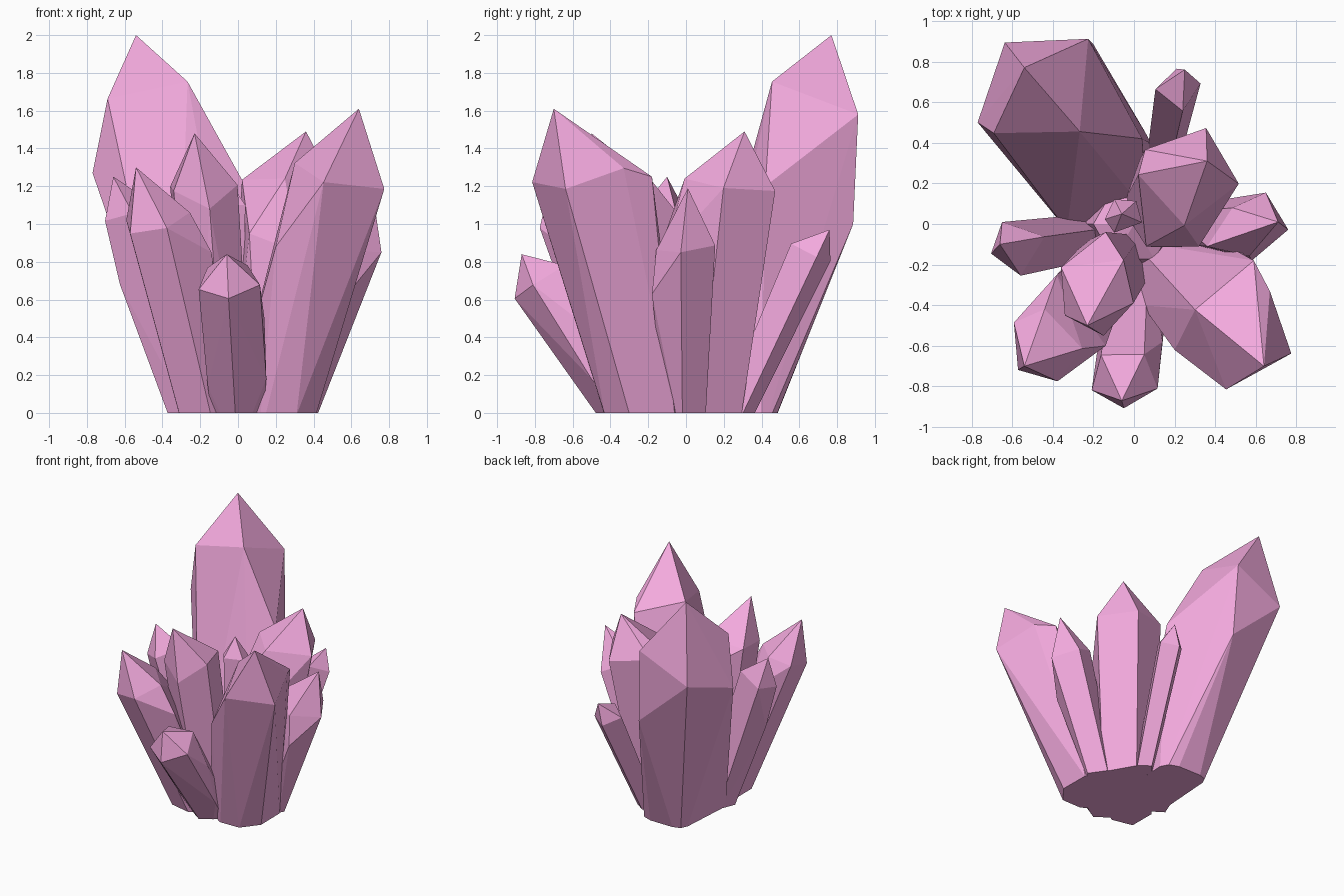
import bpy, bmesh, math
from mathutils import Vector

if "Cube" in bpy.data.objects:
    bpy.data.objects.remove(bpy.data.objects["Cube"])

pink = bpy.data.materials.new("pink_crystal")
pink.diffuse_color = (0.9, 0.4, 0.73, 1)
pink.use_nodes = True
pink.node_tree.nodes["Principled BSDF"].inputs["Base Color"].default_value = pink.diffuse_color


def crystal(name, base, centre, tip, r_base, r_ring, ring, bulges=()):
    """Tapered prism: root ring, shoulder ring of (angle, shift along axis), point and
    optional bulging corners; cut flat at z = 0."""
    base, centre, tip = Vector((*base, 0)), Vector(centre), Vector(tip)
    u = (centre - base).normalized()
    e1 = (Vector((1, 0, 0)) - u * u.x).normalized()
    e2 = u.cross(e1)
    root = base - u * 0.15
    bm = bmesh.new()
    for corner in (tip, *bulges):
        bm.verts.new(corner)
    for angle, shift in ring:
        a = math.radians(angle)
        d = e1 * math.cos(a) + e2 * math.sin(a)
        bm.verts.new(centre + d * r_ring + u * shift)
        bm.verts.new(root + d * r_base)
    bmesh.ops.convex_hull(bm, input=bm.verts[:])
    loose = [v for v in bm.verts if not v.link_faces]
    bmesh.ops.delete(bm, geom=loose, context='VERTS')
    # Flat cut where the crystal meets the ground
    cut = bmesh.ops.bisect_plane(bm, geom=bm.verts[:] + bm.edges[:] + bm.faces[:],
                                 plane_co=(0, 0, 0), plane_no=(0, 0, 1), clear_inner=True)
    edges = [g for g in cut["geom_cut"] if isinstance(g, bmesh.types.BMEdge)]
    if edges:
        bmesh.ops.holes_fill(bm, edges=edges, sides=0)
    bmesh.ops.dissolve_limit(bm, angle_limit=math.radians(1), verts=bm.verts[:], edges=bm.edges[:])
    bmesh.ops.recalc_face_normals(bm, faces=bm.faces[:])
    mesh = bpy.data.meshes.new(name)
    bm.to_mesh(mesh)
    bm.free()
    mesh.materials.append(pink)
    obj = bpy.data.objects.new(name, mesh)
    bpy.context.collection.objects.link(obj)


# Three large crystals
crystal("tall_back_crystal", (-.11, .26), (-.46, .68, 1.6), (-.54, .77, 2.0), .24, .33,
        [(-51, .05), (-133, .05), (128, -.11), (44, -.01)],
        [(-.77, .5, 1.27), (.04, .42, 1.2), (-.2, .885, 1.0), (-.33, -.03, -.01), (-.02, .48, -.01)])
crystal("front_right_crystal", (.2, -.22), (.53, -.56, 1.27), (.64, -.70, 1.61), .21, .27,
        [(147, -.04), (58, 0), (-21, 0), (-107, 0)],
        [(.59, -.18, 1.25), (.2, -.62, .88), (.04, -.4, .3), (.31, -.43, -.01), (.41, -.06, -.01)])
crystal("back_right_crystal", (.15, .1), (.27, .24, 1.21), (.36, .31, 1.49), .2, .25,
        [(70, 0), (-9, 0), (-95, 0), (150, 0), (180, 0)],
        [(.32, -.11, .85), (.06, -.11, .95)])

# Medium crystals around the front and left
crystal("front_middle_crystal", (-.1, -.2), (-.19, -.32, 1.2), (-.23, -.50, 1.48), .18, .2,
        [(-139, 0), (148, 0), (46, 0), (-20, 0), (-80, 0)],
        [(-.14, -.04, 1.05), (-.15, -.55, 1.08)])
crystal("front_left_crystal", (-.19, -.27), (-.44, -.6, 1.02), (-.54, -.7, 1.3), .15, .19,
        [(-135, 0), (-70, 0), (0, 0), (90, 0), (145, 0)],
        [(-.38, -.25, .85), (-.14, -.6, .85)])
crystal("left_crystal", (-.24, -.06), (-.57, -.11, 1.06), (-.66, -.1, 1.25), .12, .145,
        [(-165, 0), (125, 0), (20, 0), (-85, 0)],
        [(-.625, -.12, .68), (-.53, -.1, .49)])
crystal("right_crystal", (.31, 0), (.61, 0, .9), (.71, .01, 1.19), .1, .16,
        [(75, 0), (-10, 0), (-100, -.05), (150, .02)],
        [(.58, -.18, .63), (.36, -.11, .95)])

# Small crystals
crystal("small_front_crystal", (-.01, -.31), (-.05, -.76, .7), (-.06, -.87, .84), .13, .175,
        [(-90, 0), (-18, 0), (55, 0), (130, 0), (-155, 0)],
        [(.15, -.5, .18), (-.16, -.48, .14), (.14, -.58, .5)])
crystal("small_back_crystal", (.14, .27), (.22, .66, .85), (.25, .76, .97), .08, .115,
        [(20, 0), (95, 0), (180, 0), (-80, 0)])
crystal("small_centre_crystal", (-.05, .03), (-.05, .04, 1.1), (-.06, .05, 1.25), .07, .095,
        [(50, 0), (120, 0), (190, 0), (240, 0), (340, 0)])

# Solid core that closes the gaps between the roots
crystal("root_core", (0, 0), (0, 0, .3), (0, 0, .4), .28, .2,
        [(a, 0) for a in range(0, 360, 60)])
